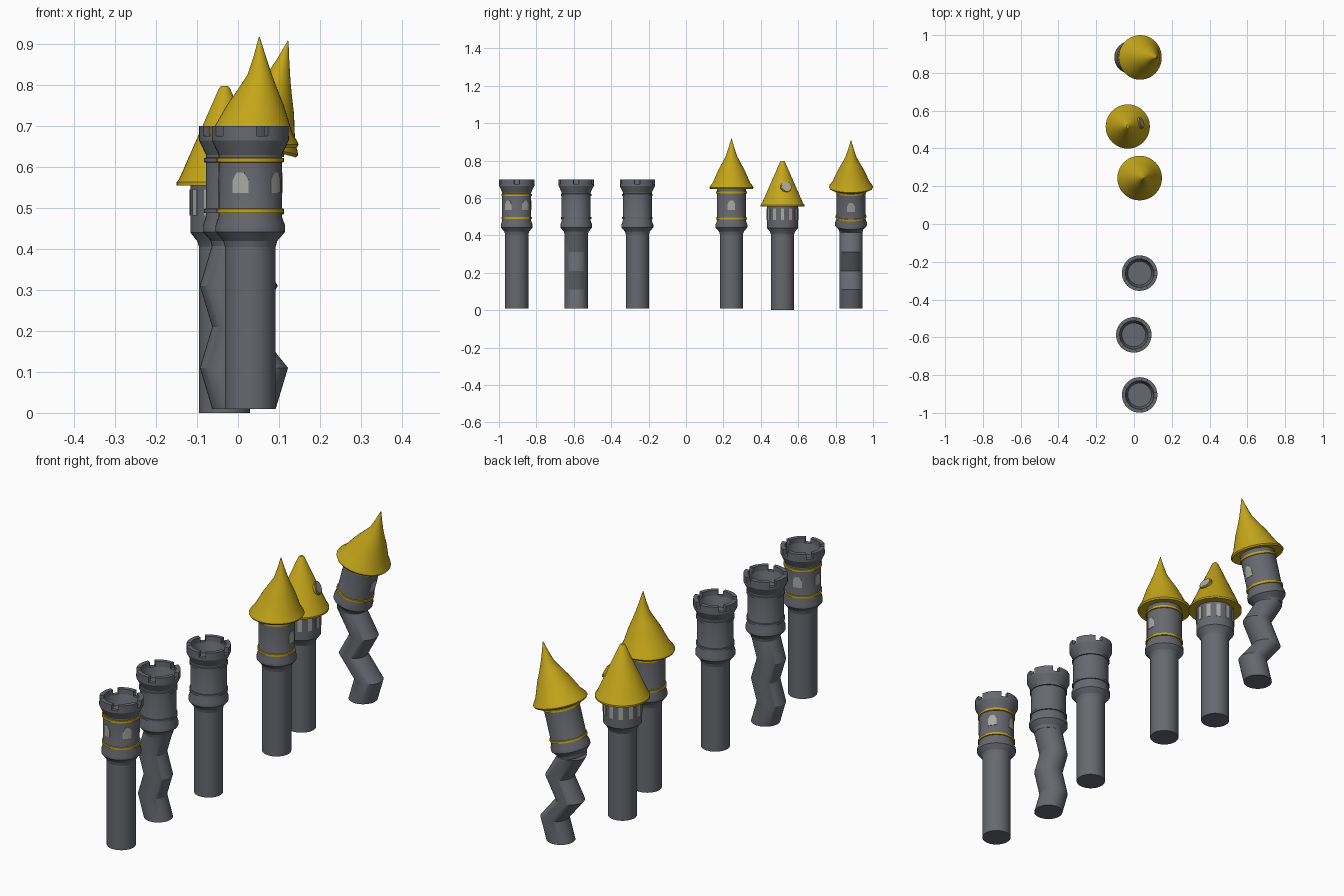
import bpy, bmesh, math
from mathutils import Matrix

if "Cube" in bpy.data.objects:
    bpy.data.objects.remove(bpy.data.objects["Cube"])

SIDES = 40


def material(name, rgb):
    m = bpy.data.materials.new(name)
    m.diffuse_color = (*rgb, 1)
    m.use_nodes = True
    m.node_tree.nodes["Principled BSDF"].inputs["Base Color"].default_value = m.diffuse_color
    return m


STONE = material("grey stone", (0.135, 0.14, 0.16))
GOLD = material("gold roof", (0.55, 0.38, 0.01))
GLASS = material("pale window", (0.40, 0.40, 0.37))


def finish(bm, name, mat, mtx):
    bmesh.ops.recalc_face_normals(bm, faces=bm.faces)
    me = bpy.data.meshes.new(name)
    bm.to_mesh(me)
    bm.free()
    me.materials.append(mat)
    ob = bpy.data.objects.new(name, me)
    bpy.context.collection.objects.link(ob)
    ob.matrix_world = mtx
    bpy.context.view_layer.objects.active = ob
    bpy.ops.object.select_all(action='DESELECT')
    ob.select_set(True)
    bpy.ops.object.shade_smooth_by_angle(angle=math.radians(25))
    return ob


def lathe(name, rings, mat, mtx, sides=SIDES):
    """Stack rings of (radius, z, sideways x shift) and cap both ends."""
    bm = bmesh.new()
    loops = []
    for ring in rings:
        r, z = ring[:2]
        dx = ring[2] if len(ring) > 2 else 0
        loops.append([bm.verts.new((dx + r * math.cos(math.tau * i / sides),
                                    r * math.sin(math.tau * i / sides), z)) for i in range(sides)])
    for a, b in zip(loops, loops[1:]):
        for i in range(sides):
            j = (i + 1) % sides
            bm.faces.new((a[i], a[j], b[j], b[i]))
    bm.faces.new(loops[0])
    bm.faces.new(loops[-1])
    return finish(bm, name, mat, mtx)


def arc_blocks(name, columns, r0, r1, z0, angles, mat, mtx):
    """Curved blocks: columns are (angle, top z), repeated at each of the angles."""
    bm = bmesh.new()
    for base in angles:
        secs = []
        for a, top in columns:
            c, s = math.cos(base + a), math.sin(base + a)
            secs.append([bm.verts.new((r * c, r * s, z))
                         for r, z in ((r0, z0), (r1, z0), (r1, top), (r0, top))])
        for p, q in zip(secs, secs[1:]):
            for i in range(4):
                j = (i + 1) % 4
                bm.faces.new((p[i], p[j], q[j], q[i]))
        bm.faces.new(secs[0])
        bm.faces.new(secs[-1])
    return finish(bm, name, mat, mtx)


def around(n, start=0):
    return [math.radians(start) + math.tau * i / n for i in range(n)]


def place(x, y, z=0):
    return Matrix.Translation((x, y, z))


def bands(tag, zs, mat, mtx):
    for k, z in enumerate(zs):
        lathe(f"{tag}_band_{k}", [(0.076, z - .006), (0.082, z - .005), (0.082, z + .005), (0.076, z + .006)], mat, mtx)


def windows(tag, angles, mtx):
    r = 0.0775
    cols = [(u / r, z) for u, z in ((-.02, .568), (-.009, .587), (.009, .587), (.02, .568))]
    arc_blocks(tag + "_windows", cols, r - .004, r + .002, 0.537, angles, GLASS, mtx)


COLLAR = [(.062, .405), (.066, .42), (.085, .442), (.085, .457), (.0775, .478)]


# Open turret with a hollow crown and five battlements
def battlement_head(tag, mtx, band_mat):
    lathe(tag + "_turret", COLLAR + [(.0775, .63), (.094, .665), (.094, .676),
                                     (.075, .676), (.063, .63), (.001, .63)], STONE, mtx)
    cols = [(math.radians(a), .70) for a in range(9, 64, 9)]
    arc_blocks(tag + "_battlements", cols, .075, .094, .67, around(5), STONE, mtx)
    bands(tag, (.493, .617), band_mat, mtx)


# Turret with a bent, flared witch-hat roof
def hat_head(tag, mtx):
    lathe(tag + "_turret", COLLAR + [(.0775, .66)], STONE, mtx)
    bands(tag, (.49, .63), GOLD, mtx)
    windows(tag, [0], mtx)
    lathe(tag + "_roof", [(.07, .655), (.114, .648), (.118, .655), (.114, .664), (.100, .682, .003),
                          (.070, .75, .012), (.048, .79, .018), (.030, .825, .023),
                          (.015, .87, .023), (.001, .918, .022)], GOLD, mtx)


def shaft(tag, path, mtx):
    lathe(tag + "_shaft", [(.062, z, x) for x, z in path], STONE, mtx)


STRAIGHT = [(0, .01), (0, .41)]

# Banded battlement tower with five windows
m = place(.03, -.905)
shaft("banded_tower", STRAIGHT, m)
battlement_head("banded_tower", m, GOLD)
windows("banded_tower", around(5, 36), m)

# Wavy battlement tower
m = place(-.001, -.587)
shaft("wavy_tower", [(0, .01), (-.03, .11), (0, .21), (-.03, .31), (0, .41)], m)
battlement_head("wavy_tower", m, STONE)

# Plain battlement tower
m = place(.03, -.26)
shaft("plain_tower", STRAIGHT, m)
battlement_head("plain_tower", m, STONE)

# Straight tower with bent roof
m = place(.03, .243)
shaft("hat_tower", STRAIGHT, m)
hat_head("hat_tower", m)

# Cone roof tower with slot windows and a round roof window
m = place(-.033, .516)
shaft("cone_tower", [(0, 0), (0, .42)], m)
lathe("cone_tower_turret", [(.062, .405), (.066, .418), (.083, .44), (.083, .56)], STONE, m)
slot = [(math.radians(a), .545) for a in (-6, 0, 6)]
arc_blocks("cone_tower_slots", slot, .079, .085, .482, around(12), GLASS, m)
lathe("cone_tower_roof", [(.08, .556), (.117, .555), (.117, .563), (.110, .572), (.013, .793), (.008, .798)], GOLD, m)
d = m @ Matrix.Rotation(math.radians(15), 4, 'Z') @ place(.073, 0, .66) @ Matrix.Rotation(math.radians(66), 4, 'Y')
lathe("roof_window_frame", [(.030, -.012), (.030, .003), (.026, .004)], GOLD, d, 20)
lathe("roof_window_pane", [(.025, 0), (.025, .006)], GLASS, d, 20)

# Crooked tower: zigzag shaft, leaning head
m = place(0, .882)
shaft("crooked_tower", [(.03, .01), (.06, .11), (-.02, .21), (.035, .31), (-.03, .42)], m)
lean = m @ place(-.03, 0, .425) @ Matrix.Rotation(math.radians(15), 4, 'Y') @ place(0, 0, -.412)
hat_head("crooked_tower", lean)
